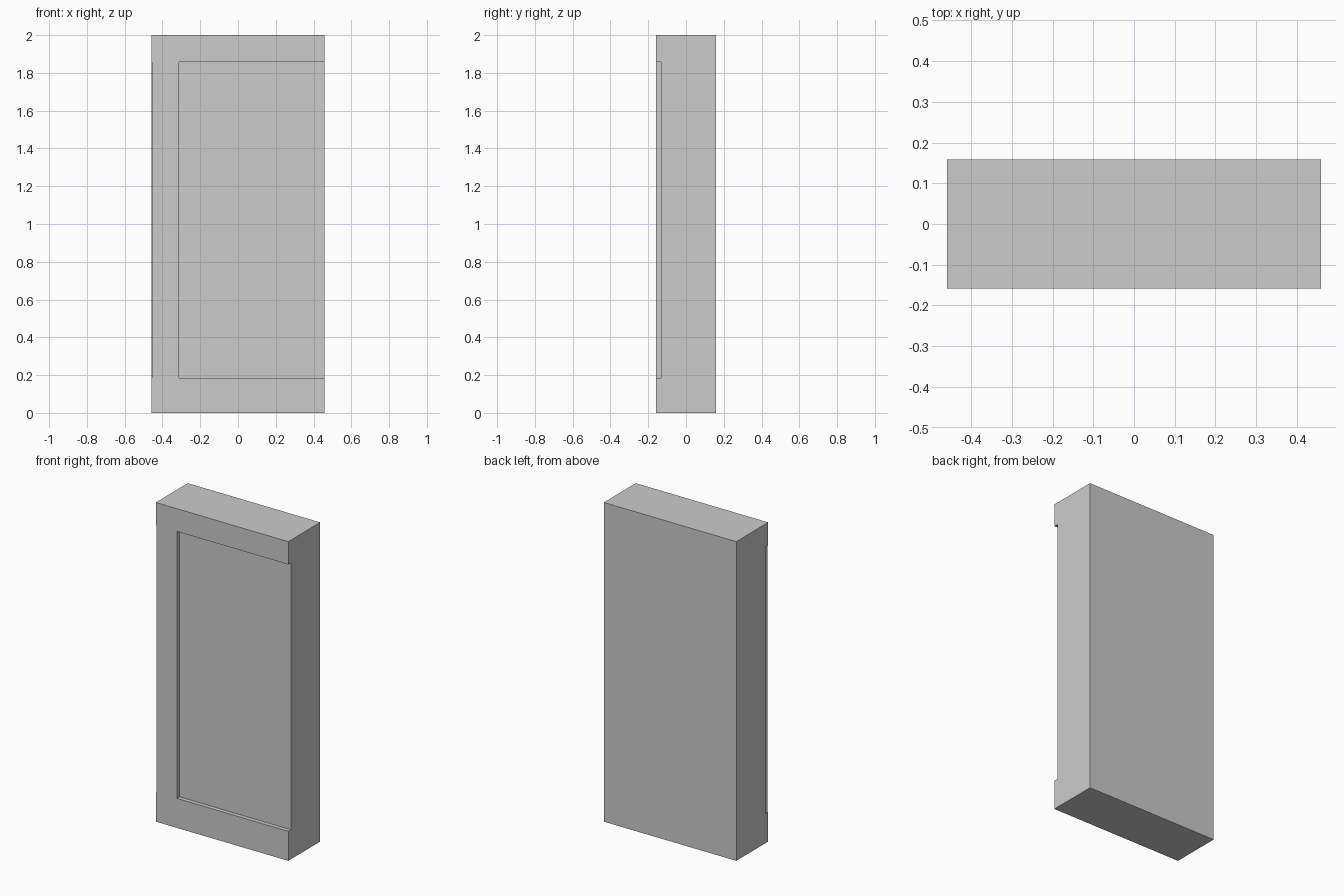
import bpy

if "Cube" in bpy.data.objects:
    bpy.data.objects.remove(bpy.data.objects["Cube"])

W, D = 0.459, 0.158          # half width, half depth
FACE_Y = -0.132              # plane of the recessed panel
Z_LOW, Z_HIGH = 0.185, 1.857 # recess between bottom and top rails


def box(name, lo, hi):
    bpy.ops.mesh.primitive_cube_add(size=1, location=[(a + b) / 2 for a, b in zip(lo, hi)])
    ob = bpy.context.object
    ob.name = name
    ob.scale = [b - a for a, b in zip(lo, hi)]
    bpy.ops.object.transform_apply(location=False, rotation=False, scale=True)
    return ob


# Solid slab
panel = box("wall_panel", (-W, -D, 0), (W, D, 2))

# Shallow front recess open to the right, and the thin step on the left stile
cutters = [
    box("recess_cutter", (-0.312, -D - 0.1, Z_LOW), (W + 0.1, FACE_Y, Z_HIGH)),
    box("stile_step_cutter", (-W - 0.1, -D - 0.1, Z_LOW), (-0.4545, FACE_Y, Z_HIGH)),
]
for cutter in cutters:
    cutter.hide_render = True
    bpy.context.view_layer.objects.active = panel
    mod = panel.modifiers.new("cut", 'BOOLEAN')
    mod.operation = 'DIFFERENCE'
    mod.solver = 'EXACT'
    mod.object = cutter
    bpy.ops.object.modifier_apply(modifier=mod.name)
    bpy.data.objects.remove(cutter)
